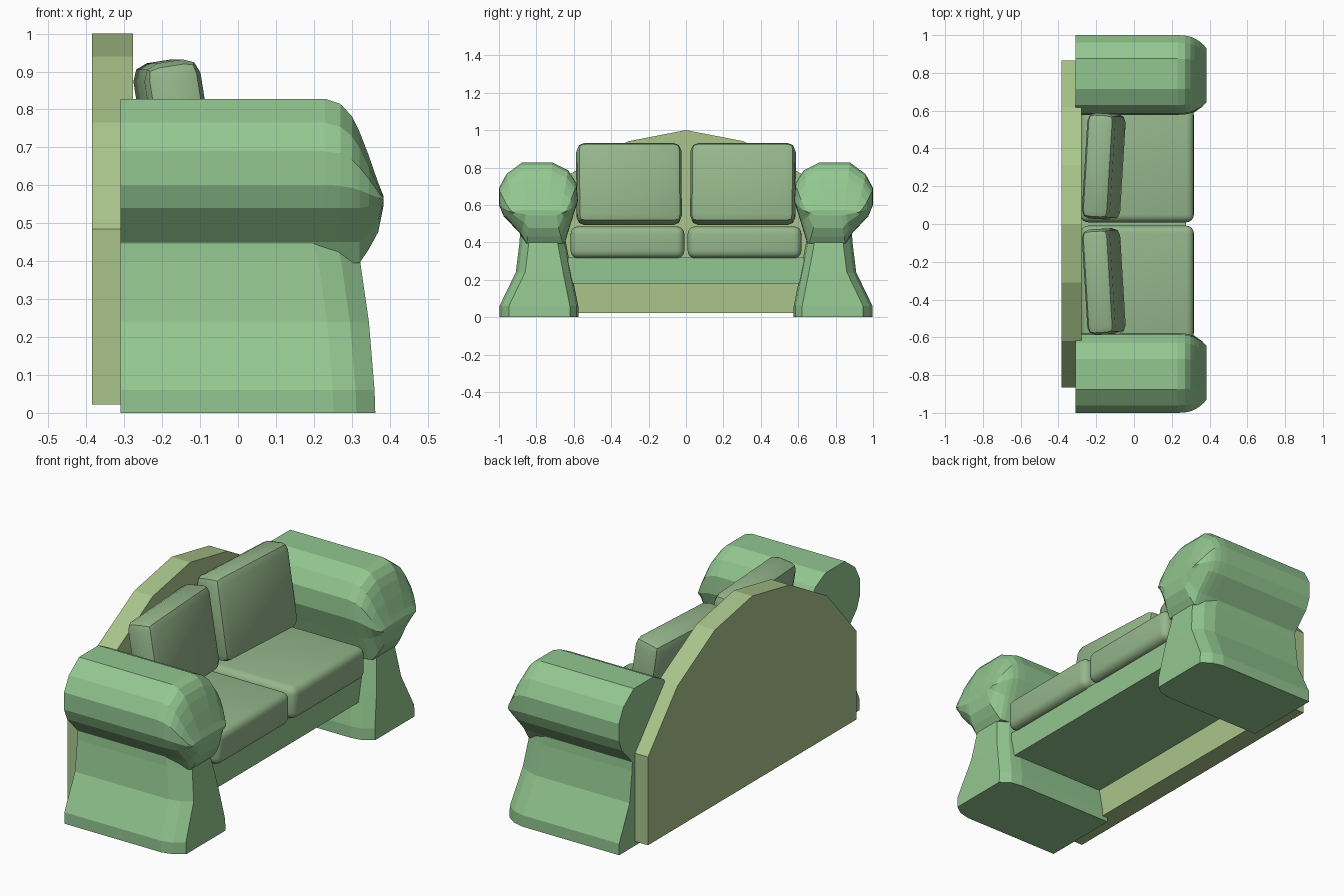
import bpy, bmesh
from math import radians
from mathutils import Matrix

if "Cube" in bpy.data.objects:
    bpy.data.objects.remove(bpy.data.objects["Cube"])


def material(name, rgb):
    m = bpy.data.materials.new(name)
    m.diffuse_color = (*rgb, 1)
    m.use_nodes = True
    m.node_tree.nodes["Principled BSDF"].inputs["Base Color"].default_value = m.diffuse_color
    return m


ARM = material("green_fabric", (0.29, 0.57, 0.28))
CUSHION = material("cushion_fabric", (0.30, 0.47, 0.26))
BACK = material("back_panel_fabric", (0.40, 0.56, 0.26))


def finish(bm, name, mat):
    bmesh.ops.recalc_face_normals(bm, faces=bm.faces)
    me = bpy.data.meshes.new(name)
    bm.to_mesh(me)
    bm.free()
    ob = bpy.data.objects.new(name, me)
    ob.data.materials.append(mat)
    bpy.context.collection.objects.link(ob)
    return ob


def loft(name, rings, mat):
    """Skin a list of equal-length point rings and cap both ends."""
    bm = bmesh.new()
    rows = [[bm.verts.new(p) for p in r] for r in rings]
    n = len(rows[0])
    for a, b in zip(rows, rows[1:]):
        for i in range(n):
            j = (i + 1) % n
            bm.faces.new((a[i], a[j], b[j], b[i]))
    bm.faces.new(rows[0])
    bm.faces.new(rows[-1])
    return finish(bm, name, mat)


def box(name, size, loc, mat, rot=None, bevel=0, segments=2):
    bm = bmesh.new()
    bmesh.ops.create_cube(bm, size=1)
    bmesh.ops.scale(bm, vec=size, verts=bm.verts)
    if bevel:
        bmesh.ops.bevel(bm, geom=bm.edges[:], offset=bevel, segments=segments,
                        profile=0.5, affect='EDGES')
    bm.transform(Matrix.Translation(loc) @ (rot or Matrix()))
    ob = finish(bm, name, mat)
    if bevel:
        bpy.ops.object.select_all(action='DESELECT')
        ob.select_set(True)
        bpy.context.view_layer.objects.active = ob
        bpy.ops.object.shade_smooth_by_angle(angle=radians(25))
    return ob


# Arched back panel
half = [(0.31, 0.94), (0.62, 0.765), (0.865, 0.485), (0.865, 0.022)]
outline = [(0, 1.0)] + half + [(-y, z) for y, z in reversed(half)]
loft("back_panel", [[(x, y, z) for y, z in outline] for x in (-0.385, -0.277)], BACK)

# Seat base
box("seat_base", (0.56, 1.26, 0.14), (-0.005, 0, 0.25), ARM)

# Arm roll cross-section (y, z) and its rounded front: x, y scale, upper and lower z scale
roll = [(0.857, 0.395), (0.89, 0.45), (0.975, 0.54), (1.0, 0.60), (1.0, 0.69),
        (0.96, 0.765), (0.875, 0.828), (0.715, 0.828), (0.63, 0.785),
        (0.585, 0.715), (0.578, 0.62), (0.61, 0.52), (0.648, 0.395)]
roll_rings = [(-0.31, 1, 1, 1), (0.23, 1, 1, 1), (0.27, 0.99, 0.95, 1),
              (0.30, 0.96, 0.83, 1), (0.32, 0.92, 0.68, 1),
              (0.345, 0.85, 0.44, 0.78), (0.37, 0.75, 0.17, 0.5), (0.383, 0.68, 0.05, 0.1)]
# Arm body levels: z, inner y, outer y, front x
body_levels = [(0, 0.576, 0.997, 0.362), (0.06, 0.576, 0.997, 0.360),
               (0.24, 0.612, 0.91, 0.345), (0.40, 0.642, 0.89, 0.322),
               (0.50, 0.655, 0.885, 0.295)]

for s, side in ((1, "left"), (-1, "right")):
    rings = [[(x, s * (0.785 + (y - 0.785) * sy),
               0.56 + (z - 0.56) * (up if z > 0.56 else lo)) for y, z in roll]
             for x, sy, up, lo in roll_rings]
    loft(side + "_arm_roll", rings, ARM)

    rings = [[(x, s * y, z) for x, y in (
        (-0.31, b), (f - 0.11, b), (f - 0.05, b - 0.015), (f, b - 0.05),
        (f, a + 0.045), (f - 0.05, a + 0.01), (f - 0.11, a), (-0.31, a))]
        for z, a, b, f in body_levels]
    loft(side + "_arm_body", rings, ARM)

    # Cushions: flat seat, and back cushion leaning back and turned slightly inward
    box(side + "_seat_cushion", (0.60, 0.608, 0.17), (0.017, s * 0.313, 0.40),
        CUSHION, bevel=0.04, segments=4)
    turn = Matrix.Rotation(radians(-3.5 * s), 4, 'Z') @ Matrix.Rotation(radians(-9), 4, 'Y')
    box(side + "_back_cushion", (0.15, 0.56, 0.435), (-0.16, s * 0.305, 0.712),
        CUSHION, rot=turn, bevel=0.042, segments=2)
